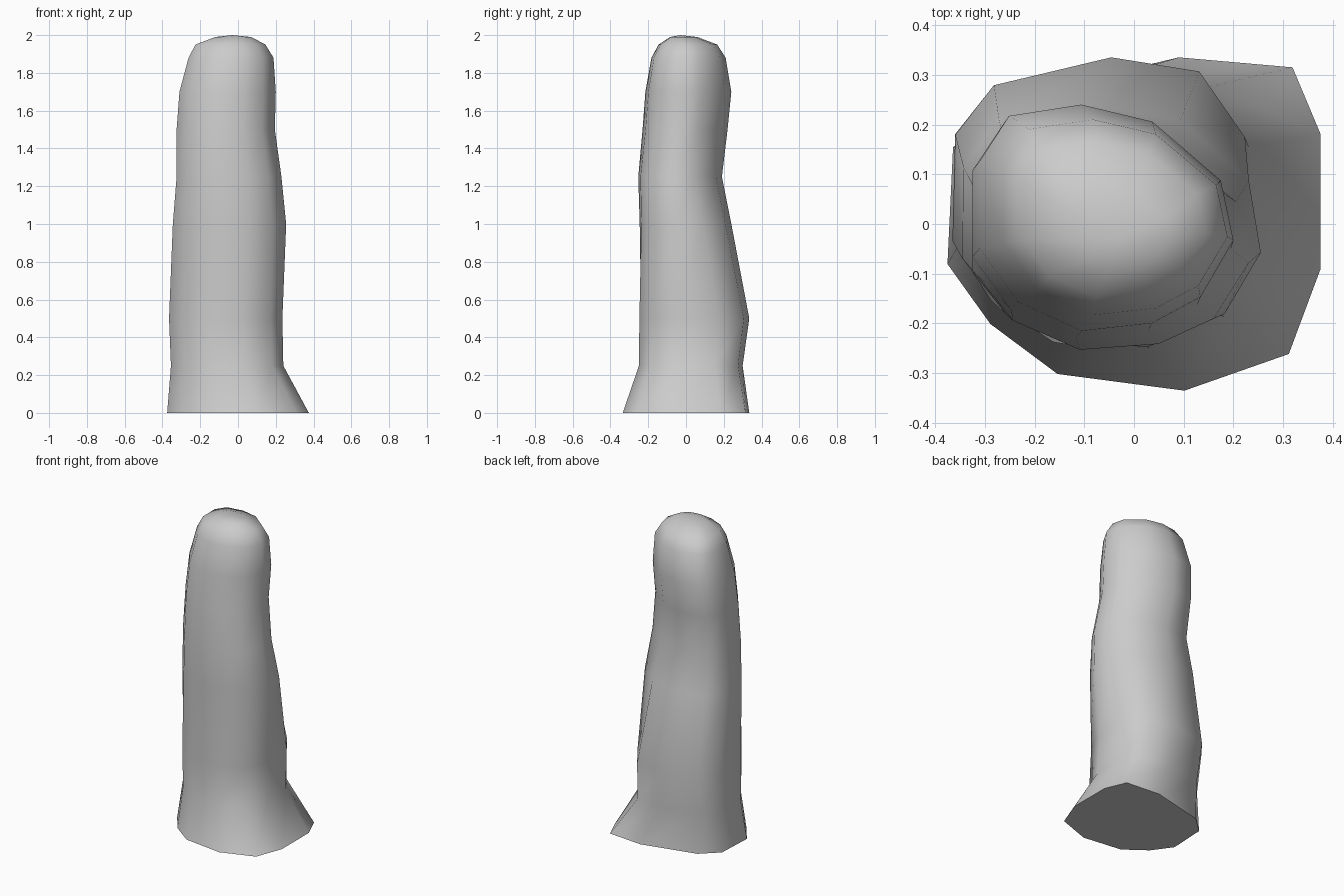
import bpy, bmesh, math

cube = bpy.data.objects.get("Cube")
if cube:
    bpy.data.objects.remove(cube, do_unlink=True)

# Plain grey stone
stone = bpy.data.materials.new("grey stone")
stone.use_nodes = True
grey = (0.6, 0.6, 0.6, 1)
stone.diffuse_color = grey
stone.node_tree.nodes["Principled BSDF"].inputs["Base Color"].default_value = grey

# Irregular outlines in unit space: the flared foot and the slimmer shaft
foot = [(-1, -.24), (-.77, -.6), (-.41, -.9), (.27, -1), (.83, -.78), (1, -.27),
        (1, .54), (.85, .94), (.24, 1), (-.69, .75), (-.97, .46)]
shaft = [(-1, -.27), (-.7, -.74), (-.2, -1), (.36, -.93), (.74, -.7), (1, -.2),
         (.9, .33), (.36, .85), (-.2, 1), (-.77, .9), (-1, .5)]

# Rings: height, x range, y range, share of the foot outline
rings = [
    (0, -.375, .375, -.335, .335, 1),
    (.25, -.355, .24, -.255, .3, .7),
    (.5, -.365, .235, -.255, .335, .6),
    (1, -.345, .255, -.25, .24, .2),
    (1.25, -.325, .23, -.255, .19, .1),
    (1.5, -.325, .195, -.23, .22, 0),
    (1.7, -.31, .2, -.215, .24, 0),
    (1.88, -.262, .188, -.183, .21, 0),
    (1.95, -.225, .145, -.145, .165, 0),
    (1.99, -.12, .07, -.085, .06, 0),
]

# Stone pillar skinned from the rings
bm = bmesh.new()
loops = []
for z, x0, x1, y0, y1, t in rings:
    loop = []
    for (fu, fv), (su, sv) in zip(foot, shaft):
        u, v = su + (fu - su) * t, sv + (fv - sv) * t
        x = (x0 + x1) / 2 + u * (x1 - x0) / 2
        y = (y0 + y1) / 2 + v * (y1 - y0) / 2
        loop.append(bm.verts.new((x, y, z)))
    loops.append(loop)
n = len(foot)
for low, high in zip(loops, loops[1:]):
    for i in range(n):
        j = (i + 1) % n
        bm.faces.new((low[i], low[j], high[j], high[i]))

# Flat underside and shallow crown
bm.faces.new(loops[0][::-1])
tip = bm.verts.new((-.03, -.03, 2))
for i in range(n):
    bm.faces.new((loops[-1][i], loops[-1][(i + 1) % n], tip))
bmesh.ops.recalc_face_normals(bm, faces=bm.faces)

mesh = bpy.data.meshes.new("stone_pillar")
bm.to_mesh(mesh)
bm.free()
mesh.materials.append(stone)
pillar = bpy.data.objects.new("stone_pillar", mesh)
bpy.context.collection.objects.link(pillar)
bpy.context.view_layer.objects.active = pillar
pillar.select_set(True)
bpy.ops.object.shade_smooth_by_angle(angle=math.radians(60))
